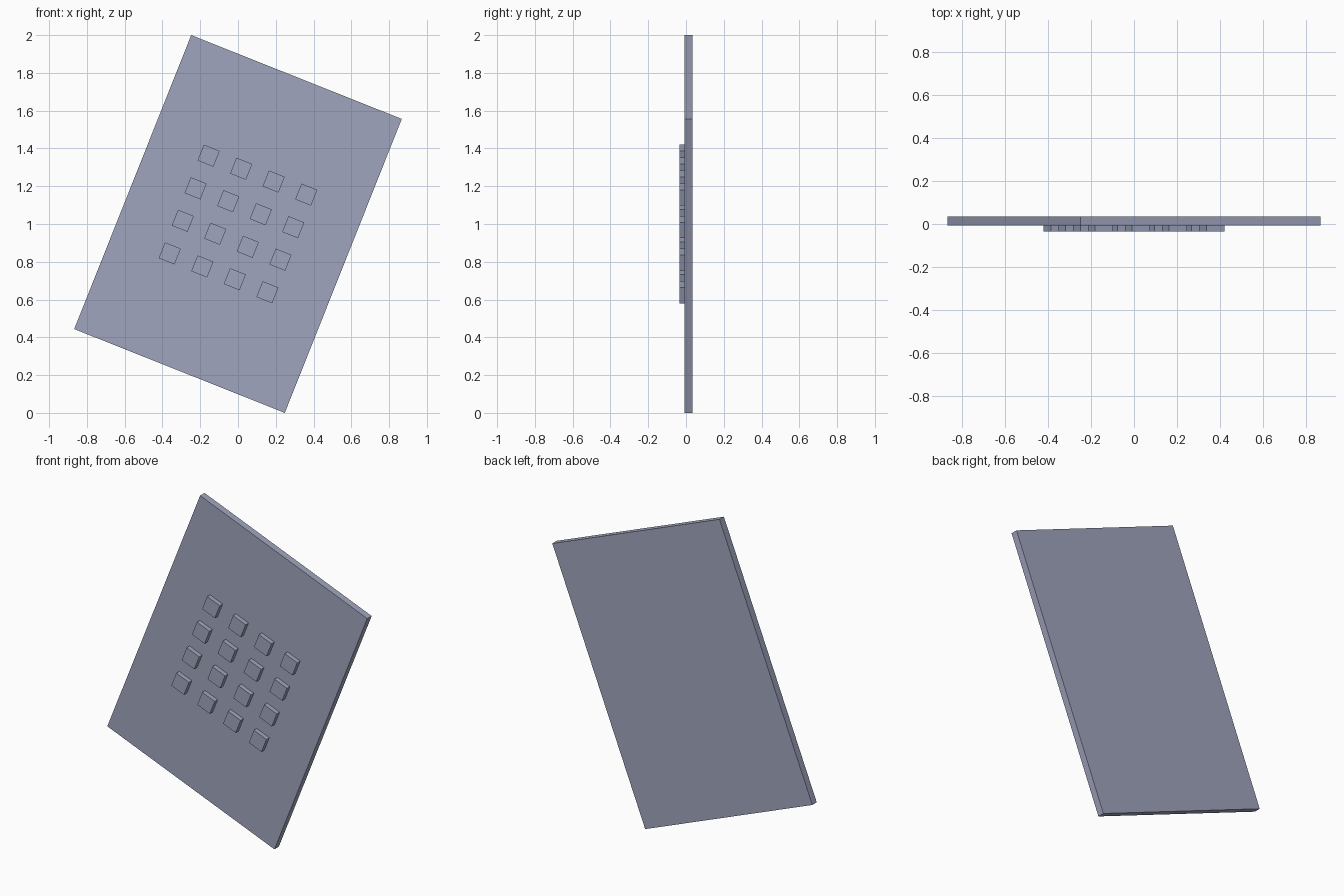
import bpy
import math
from mathutils import Matrix, Vector

cube = bpy.data.objects.get("Cube")
if cube:
    bpy.data.objects.remove(cube, do_unlink=True)

# Single blue-grey finish
COLOUR = (0.35, 0.375, 0.51, 1.0)
finish = bpy.data.materials.new("blue_grey")
finish.use_nodes = True
finish.diffuse_color = COLOUR
finish.node_tree.nodes["Principled BSDF"].inputs["Base Color"].default_value = COLOUR

# Whole assembly leans in the front plane, about its centre
ANGLE = math.radians(21.7)
PLACE = Matrix.Translation((0, 0, 1)) @ Matrix.Rotation(ANGLE, 4, "Y")

FRONT, FACE, BACK = -0.035, -0.007, 0.035


def add_block(name, x, z, width, height, y_near, y_far):
    """Box centred on (x, z) in the leaning plane, spanning y_near to y_far."""
    bpy.ops.mesh.primitive_cube_add(size=1)
    block = bpy.context.object
    block.name = name
    size = Matrix.Diagonal((width, y_far - y_near, height, 1))
    block.data.transform(size)
    block.matrix_world = PLACE @ Matrix.Translation(Vector((x, (y_near + y_far) / 2, z)))
    block.data.materials.append(finish)
    return block


# Flat rectangular panel
add_block("panel", 0, 0, 1.2, 1.675, FACE, BACK)

# Four by four grid of square buttons on the front face
STEP, SIDE = 0.1855, 0.09
for row in range(4):
    for col in range(4):
        add_block(f"button_{row + 1}_{col + 1}", (col - 1.5) * STEP, (1.5 - row) * STEP,
                  SIDE, SIDE, FRONT, FACE)
